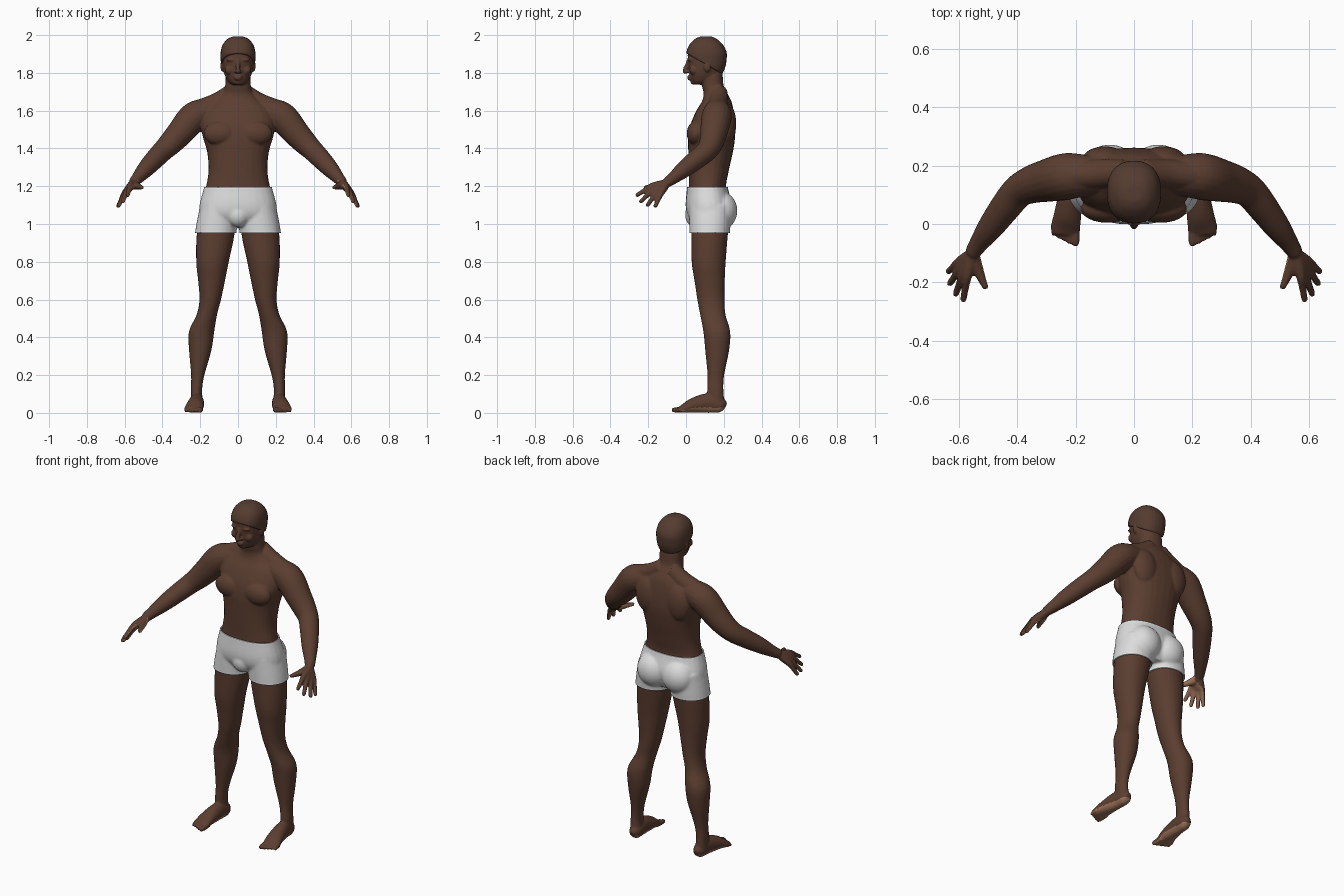
import bpy
import bmesh
import math
from mathutils import Vector, Matrix

if "Cube" in bpy.data.objects:
    bpy.data.objects.remove(bpy.data.objects["Cube"], do_unlink=True)


def material(name, color):
    mat = bpy.data.materials.new(name)
    mat.use_nodes = True
    mat.diffuse_color = (*color, 1)
    shader = mat.node_tree.nodes["Principled BSDF"]
    shader.inputs["Base Color"].default_value = (*color, 1)
    shader.inputs["Roughness"].default_value = 0.7
    return mat


SKIN = material("brown skin", (0.105, 0.048, 0.03))
PALE = material("light brown palm and sole", (0.34, 0.17, 0.1))
HAIR = material("dark brown hair", (0.09, 0.045, 0.03))
CLOTH = material("white cloth", (0.72, 0.72, 0.72))
TRIM = material("bright white trim", (0.95, 0.95, 0.95))


def spline(rings, steps=4):
    """Catmull-Rom interpolation of a list of equal-length tuples."""
    pts = [rings[0]] + list(rings) + [rings[-1]]
    out = []
    for a, b, c, d in zip(pts, pts[1:], pts[2:], pts[3:]):
        for k in range(steps):
            t = k / steps
            out.append([q + 0.5 * t * (r - p + t * (2 * p - 5 * q + 4 * r - s + t * (3 * (q - r) + s - p)))
                        for p, q, r, s in zip(a, b, c, d)])
    return out + [list(rings[-1])]


def loft(bm, rings, upright=True, power=2.0, grow=0.0, sides=28):
    """Closed skin over rings (x, y, z, half width, half depth)."""
    pts = spline(rings)
    centres = [Vector(p[:3]) for p in pts]
    loops = []
    for i, (x, y, z, a, b) in enumerate(pts):
        u, v = Vector((1, 0, 0)), Vector((0, 1, 0))
        if not upright:
            along = centres[min(i + 1, len(pts) - 1)] - centres[max(i - 1, 0)]
            u = along.cross(Vector((0, 0, 1))).normalized()
            v = u.cross(along).normalized()
        loop = []
        for k in range(sides):
            c, s = math.cos(math.tau * k / sides), math.sin(math.tau * k / sides)
            c = math.copysign(abs(c) ** (2 / power), c)
            s = math.copysign(abs(s) ** (2 / power), s)
            loop.append(bm.verts.new(centres[i] + u * c * (a + grow) + v * s * (b + grow)))
        loops.append(loop)
    for lo, hi in zip(loops, loops[1:]):
        for k in range(sides):
            j = (k + 1) % sides
            bm.faces.new((lo[k], lo[j], hi[j], hi[k]))
    bm.faces.new(loops[0][::-1])
    bm.faces.new(loops[-1])


def tube(bm, points):
    """Round limb through points (x, y, z, radius)."""
    loft(bm, [(*p, p[3]) for p in points], upright=False, sides=20)


def trunk(bm, profile, grow=0.0, power=2.3):
    """Central form from (height, half width, front y, back y)."""
    loft(bm, [(0, (f + b) / 2, z, w, (b - f) / 2) for z, w, f, b in profile], True, power, grow)


def blob(bm, centre, radii, grow=0.0):
    size = [r + grow for r in radii]
    bmesh.ops.create_uvsphere(bm, u_segments=24, v_segments=16, radius=1,
                              matrix=Matrix.Translation(centre) @ Matrix.Diagonal((*size, 1)))


def mirror(bm):
    geom = bm.verts[:] + bm.edges[:] + bm.faces[:]
    for item in bmesh.ops.duplicate(bm, geom=geom)["geom"]:
        if isinstance(item, bmesh.types.BMVert):
            item.co.x *= -1


def fuse(name, bm, voxel, rounds, mats):
    """Merge overlapping forms into one smooth surface."""
    bmesh.ops.recalc_face_normals(bm, faces=bm.faces[:])
    mesh = bpy.data.meshes.new(name)
    bm.to_mesh(mesh)
    bm.free()
    obj = bpy.data.objects.new(name, mesh)
    bpy.context.collection.objects.link(obj)
    remesh = obj.modifiers.new("fuse", "REMESH")
    remesh.mode = "VOXEL"
    remesh.voxel_size = voxel
    soften = obj.modifiers.new("soften", "SMOOTH")
    soften.factor = 0.5
    soften.iterations = rounds
    bpy.context.view_layer.update()
    graph = bpy.context.evaluated_depsgraph_get()
    result = bpy.data.meshes.new_from_object(obj.evaluated_get(graph))
    obj.modifiers.clear()
    obj.data = result
    result.materials.clear()
    for mat in mats:
        result.materials.append(mat)
    for face in result.polygons:
        face.use_smooth = True
        face.material_index = 0
    return obj


LEG = [(.1, .13, 1.1, .09, .105), (.118, .125, .95, .1, .097), (.135, .12, .8, .086, .09),
       (.14, .125, .7, .071, .08), (.147, .132, .6, .057, .072), (.165, .142, .52, .054, .067),
       (.193, .163, .43, .067, .071), (.2, .165, .33, .059, .063), (.213, .158, .2, .035, .044),
       (.22, .155, .12, .03, .043), (.217, .16, .05, .033, .045)]
PELVIS = [(.985, .13, .06, .2), (1.04, .188, .02, .225), (1.1, .194, .008, .235), (1.19, .171, .015, .212)]
TORSO = PELVIS + [(1.28, .156, .014, .226), (1.38, .163, .012, .248), (1.46, .186, .012, .26),
                  (1.53, .198, .025, .26), (1.6, .18, .055, .252), (1.65, .125, .085, .24),
                  (1.69, .082, .093, .22), (1.73, .068, .085, .2), (1.79, .066, .08, .194), (1.85, .06, .08, .19)]
HEAD = [(1.738, .03, .045, .08), (1.755, .052, .03, .14), (1.79, .071, .02, .18), (1.83, .08, .014, .2),
        (1.87, .084, .01, .207), (1.91, .084, .01, .207), (1.95, .073, .026, .187),
        (1.98, .047, .056, .155), (1.993, .018, .085, .125)]


def hips(bm, grow):
    """Thighs, seat and pelvis, shared by body and shorts."""
    loft(bm, LEG, True, 2.1, grow)
    blob(bm, (.083, .187, 1.07), (.088, .075, .09), grow)
    mirror(bm)
    blob(bm, (0, .045, 1.05), (.05, .04, .055), grow)


# Arms, shoulders and chest, built on the left and mirrored
body = bmesh.new()
tube(body, [(.1, .165, 1.61, .06), (.2, .165, 1.583, .077), (.245, .16, 1.555, .08), (.3, .148, 1.49, .073),
            (.35, .135, 1.435, .065), (.395, .112, 1.39, .057), (.437, .062, 1.347, .053),
            (.49, -.01, 1.29, .045), (.53, -.065, 1.245, .033), (.553, -.1, 1.22, .027)])
tube(body, [(.03, .175, 1.7, .045), (.11, .172, 1.645, .05), (.2, .165, 1.61, .05)])
blob(body, (.092, .052, 1.48), (.09, .048, .065))
blob(body, (.1, .215, 1.53), (.08, .051, .11))

# Fingers fan out from the wrist so their roots form the palm
wrist = Vector((.555, -.105, 1.215))
index_root, little_root = Vector((.572, -.185, 1.2)), Vector((.604, -.135, 1.157))
tips = [(.585, -.266, 1.148), (.612, -.245, 1.113), (.633, -.208, 1.093), (.638, -.165, 1.088)]
for i, tip in enumerate(tips):
    root = index_root.lerp(little_root, i / 3)
    root += (root - wrist) * (.1 if i in (1, 2) else 0)
    tip = Vector(tip)
    stops = [(wrist, .022), (wrist.lerp(root, .5), .021), (root, .016),
             (root.lerp(tip, .5), .0125), (root.lerp(tip, .9), .011), (tip, .007)]
    tube(body, [(*p, r) for p, r in stops])
tube(body, [(.552, -.1, 1.215, .022), (.54, -.14, 1.203, .021), (.522, -.185, 1.197, .015), (.506, -.222, 1.193, .01)])

# Feet and toes
loft(body, [(.215, .208, .03, .015, .02), (.215, .185, .04, .033, .04), (.218, .12, .052, .038, .052),
            (.226, .04, .04, .046, .04), (.234, -.01, .024, .05, .024), (.236, -.035, .016, .046, .016)],
     upright=False)
for i in range(5):
    x, r = .2 + .019 * i, .015 - .0015 * i
    tube(body, [(x, 0, .018, r), (x, -.045 + .008 * i, .016, r), (x, -.076 + .009 * i, r, r * .7)])

# Ears, brow, eyelids, cheeks and nostrils
blob(body, (.084, .112, 1.838), (.009, .02, .032))
blob(body, (.034, .021, 1.869), (.028, .012, .008))
blob(body, (.033, .026, 1.849), (.015, .008, .007))
blob(body, (.045, .04, 1.815), (.025, .022, .025))
blob(body, (.012, .006, 1.806), (.009, .011, .008))
hips(body, 0)

# Trunk, head, nose, lips and chin
trunk(body, TORSO)
trunk(body, HEAD)
tube(body, [(0, .014, 1.868, .01), (0, .004, 1.84, .01), (0, -.007, 1.812, .013), (0, .006, 1.802, .01)])
blob(body, (0, .017, 1.78), (.024, .011, .007))
blob(body, (0, .018, 1.768), (.021, .011, .007))
blob(body, (0, .04, 1.753), (.027, .016, .016))
figure = fuse("body", body, .0055, 4, [SKIN, PALE])

# Lighter palms and soles, chosen by facing direction
for face in figure.data.polygons:
    c, n = face.center, face.normal
    side = math.copysign(1, c.x)
    palm = c.y < -.11 and abs(c.x) > .45 and c.z > 1 and n.dot(Vector((-.78 * side, 0, -.62))) > .3
    sole = c.z < .03 and n.z < -.35
    face.material_index = int(palm or sole)

# Short hair: a shell over the skull, cut from fringe down to the nape
cap = bmesh.new()
trunk(cap, HEAD, .008)
bmesh.ops.bisect_plane(cap, geom=cap.verts[:] + cap.edges[:] + cap.faces[:], plane_co=(0, 0, 1.905),
                       plane_no=(0, .58, 1), clear_inner=True)
bmesh.ops.holes_fill(cap, edges=[e for e in cap.edges if e.is_boundary])
fuse("hair", cap, .005, 3, [HAIR])

# Shorts: the hips grown outward, trimmed at waist and hems
cloth = bmesh.new()
hips(cloth, .01)
trunk(cloth, PELVIS + [(1.24, .165, .015, .215)], .01)
shorts = fuse("shorts", cloth, .007, 6, [CLOTH, TRIM])
trimmed = bmesh.new()
trimmed.from_mesh(shorts.data)
for height, direction in ((1.195, 1), (1.185, 0), (.962, 0), (.953, -1)):
    bmesh.ops.bisect_plane(trimmed, geom=trimmed.verts[:] + trimmed.edges[:] + trimmed.faces[:],
                           plane_co=(0, 0, height), plane_no=(0, 0, direction or 1), clear_outer=direction != 0)
for face in trimmed.faces:
    face.material_index = int(not .962 < face.calc_center_median().z < 1.185)
trimmed.to_mesh(shorts.data)
trimmed.free()
hem = shorts.modifiers.new("cloth thickness", "SOLIDIFY")
hem.thickness = .007
hem.offset = -1
